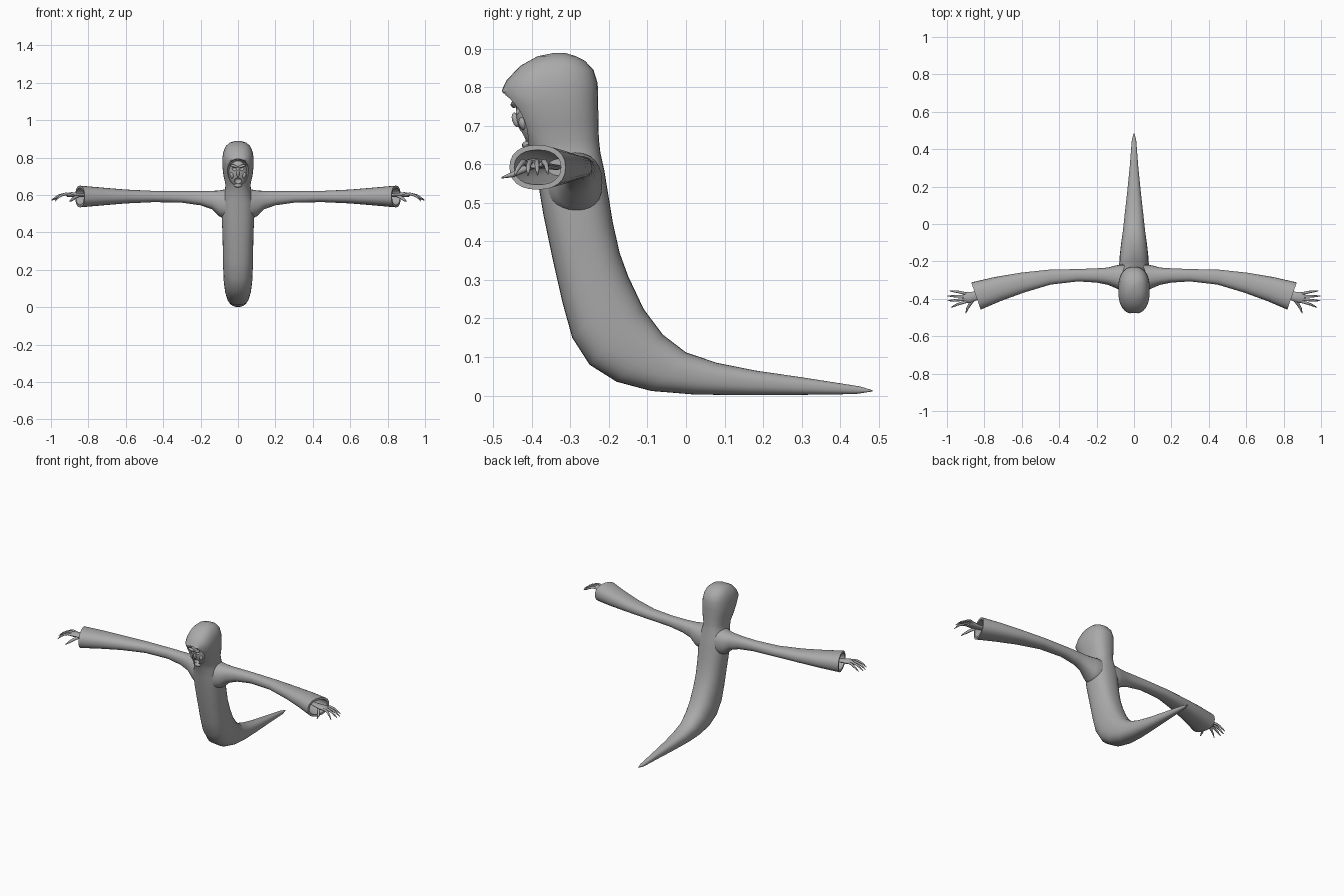
import bpy, bmesh, math
from mathutils import Vector, Matrix

if "Cube" in bpy.data.objects:
    bpy.data.objects.remove(bpy.data.objects["Cube"])

grey = bpy.data.materials.new("cloth_grey")
grey.diffuse_color = (0.40, 0.40, 0.40, 1)
grey.use_nodes = True
grey.node_tree.nodes["Principled BSDF"].inputs["Base Color"].default_value = grey.diffuse_color


def finish(name, bm, angle=50):
    bmesh.ops.recalc_face_normals(bm, faces=bm.faces)
    mesh = bpy.data.meshes.new(name)
    bm.to_mesh(mesh)
    bm.free()
    mesh.materials.append(grey)
    ob = bpy.data.objects.new(name, mesh)
    bpy.context.collection.objects.link(ob)
    shade(ob, angle)
    return ob


def shade(ob, angle=50):
    bpy.ops.object.select_all(action='DESELECT')
    ob.select_set(True)
    bpy.context.view_layer.objects.active = ob
    bpy.ops.object.shade_smooth_by_angle(angle=math.radians(angle))


def loft(name, rings, sides=24, power=2.0, angle=50):
    """Skin rings given as (centre, half axis u, half axis v), capped at both ends."""
    bm = bmesh.new()
    loops = []
    for c, u, v in rings:
        loop = []
        for i in range(sides):
            a = 2 * math.pi * i / sides
            ca, sa = math.cos(a), math.sin(a)
            p = c + u * math.copysign(abs(ca) ** (2 / power), ca) \
                  + v * math.copysign(abs(sa) ** (2 / power), sa)
            loop.append(bm.verts.new(p))
        loops.append(loop)
    for a, b in zip(loops, loops[1:]):
        for i in range(sides):
            j = (i + 1) % sides
            bm.faces.new((a[i], a[j], b[j], b[i]))
    bm.faces.new(loops[0])
    bm.faces.new(loops[-1])
    return finish(name, bm, angle)


def ellipsoid(name, centre, radii, tilt=0.0, roll=0.0, seg=24):
    bm = bmesh.new()
    m = (Matrix.Translation(centre) @ Matrix.Rotation(tilt, 4, 'X')
         @ Matrix.Rotation(roll, 4, 'Y') @ Matrix.Diagonal((*radii, 1)))
    bmesh.ops.create_uvsphere(bm, u_segments=seg, v_segments=seg // 2, radius=1, matrix=m)
    return finish(name, bm)


def carve(ob, cutters):
    for c in cutters:
        mod = ob.modifiers.new("carve", 'BOOLEAN')
        mod.operation, mod.solver, mod.object = 'DIFFERENCE', 'EXACT', c
        bpy.context.view_layer.objects.active = ob
        bpy.ops.object.modifier_apply(modifier=mod.name)
        bpy.data.objects.remove(c, do_unlink=True)
    shade(ob, 40)


def tube(name, pts, radii, flat=1.0, sides=8):
    pts = [Vector(p) for p in pts]
    rings = []
    for i, p in enumerate(pts):
        t = (pts[min(i + 1, len(pts) - 1)] - pts[max(i - 1, 0)]).normalized()
        u = t.cross(Vector((0, 0, 1))).normalized()
        rings.append((p, u * radii[i], u.cross(t) * radii[i] * flat))
    return loft(name, rings, sides)


# Robe from tail tip to hood crown: front y, z, back y, z, half width
profile = [
    (.484, .011, .484, .014, .003), (.44, .004, .45, .024, .012),
    (.30, .002, .31, .046, .023), (.15, .001, .18, .065, .037),
    (.02, .003, .08, .085, .050), (-.09, .012, .00, .112, .060),
    (-.18, .036, -.06, .158, .070), (-.25, .08, -.11, .225, .077),
    (-.295, .15, -.15, .31, .080), (-.32, .24, -.172, .37, .081),
    (-.345, .35, -.19, .45, .083), (-.37, .47, -.203, .53, .088),
    (-.385, .56, -.212, .585, .085), (-.395, .61, -.222, .63, .070),
    (-.41, .65, -.226, .665, .067), (-.435, .70, -.227, .71, .078),
    (-.46, .75, -.228, .765, .084), (-.48, .787, -.229, .81, .084),
    (-.465, .818, -.24, .845, .078), (-.43, .855, -.262, .868, .065),
    (-.385, .88, -.285, .880, .045), (-.34, .889, -.315, .889, .015)]
rings = []
for fy, fz, by, bz, w in profile:
    f, b = Vector((0, fy, fz)), Vector((0, by, bz))
    rings.append(((f + b) / 2, Vector((w, 0, 0)), (f - b) / 2))
robe = loft("hooded_robe", rings, 32, 2.4)
carve(robe, [ellipsoid("hood_cutter", (0, -.455, .715), (.064, .07, .082), .45, seg=32)])

# Gaunt face inside the hood, with hollow eyes and mouth
face = ellipsoid("face", (0, -.395, .712), (.052, .042, .078), .3, seg=32)
carve(face, [ellipsoid("eye_cutter", (s * .022, -.447, .738), (.015, .022, .011), .3, s * -.3, 16)
             for s in (-1, 1)]
      + [ellipsoid("mouth_cutter", (0, -.425, .675), (.020, .022, .017), .3, 0, 16)])
ellipsoid("nose", (0, -.441, .715), (.009, .010, .020), .3, seg=12)
ellipsoid("chin", (0, -.412, .651), (.022, .014, .010), .3, seg=12)
for s in (-1, 1):
    ellipsoid("brow", (s * .022, -.446, .755), (.022, .009, .007), .3, s * -.3, 12)
    ellipsoid("cheek", (s * .032, -.422, .705), (.012, .012, .018), .3, s * .3, 12)

# Sleeve from shoulder to cuff, then back inside: x, y, z, half depth, half height
sleeve = [
    (.00, -.300, .550, .080, .080), (.07, -.287, .552, .070, .078),
    (.10, -.282, .555, .060, .069), (.14, -.279, .573, .046, .049),
    (.20, -.275, .583, .038, .038), (.30, -.274, .590, .033, .031),
    (.45, -.284, .592, .040, .030), (.60, -.314, .592, .054, .037),
    (.73, -.348, .592, .066, .048), (.845, -.385, .592, .077, .058),
    (.845, -.385, .592, .064, .045), (.73, -.350, .592, .053, .036),
    (.64, -.325, .592, .034, .022)]
# Fingers: knuckle y, middle x, y, tip x, y, tip z
fingers = [(-.373, .945, -.362, .985, -.358, .575), (-.387, .955, -.386, .998, -.385, .572),
           (-.401, .955, -.408, .996, -.410, .570), (-.414, .945, -.430, .978, -.446, .567)]
for s, side in ((-1, "right"), (1, "left")):
    rings = []
    for x, y, z, hy, hz in sleeve:
        n = Vector((s * .35 * max(0, (x - .3) / .55), 1, 0)).normalized()
        rings.append((Vector((s * x, y, z)), n * hy, Vector((0, 0, hz))))
    loft(side + "_sleeve", rings, 24, 2.3)
    # Forearm and palm
    tube(side + "_palm", [(s * .68, -.338, .592), (s * .80, -.372, .597), (s * .86, -.388, .600),
                          (s * .89, -.393, .602), (s * .915, -.395, .600)],
         [.016, .018, .026, .030, .022], .45, 12)
    for ky, mx, my, tx, ty, tz in fingers:
        tube(side + "_finger", [(s * .89, ky, .602), (s * .92, (ky + my) / 2, .606),
                                (s * mx, my, .598), (s * (mx + tx) / 2, (my + ty) / 2, .586),
                                (s * tx, ty, tz)],
             [.007, .0075, .0065, .005, .0015])
    tube(side + "_thumb", [(s * .855, -.400, .595), (s * .875, -.425, .585),
                           (s * .89, -.450, .573), (s * .90, -.478, .565)],
         [.009, .009, .007, .002])
